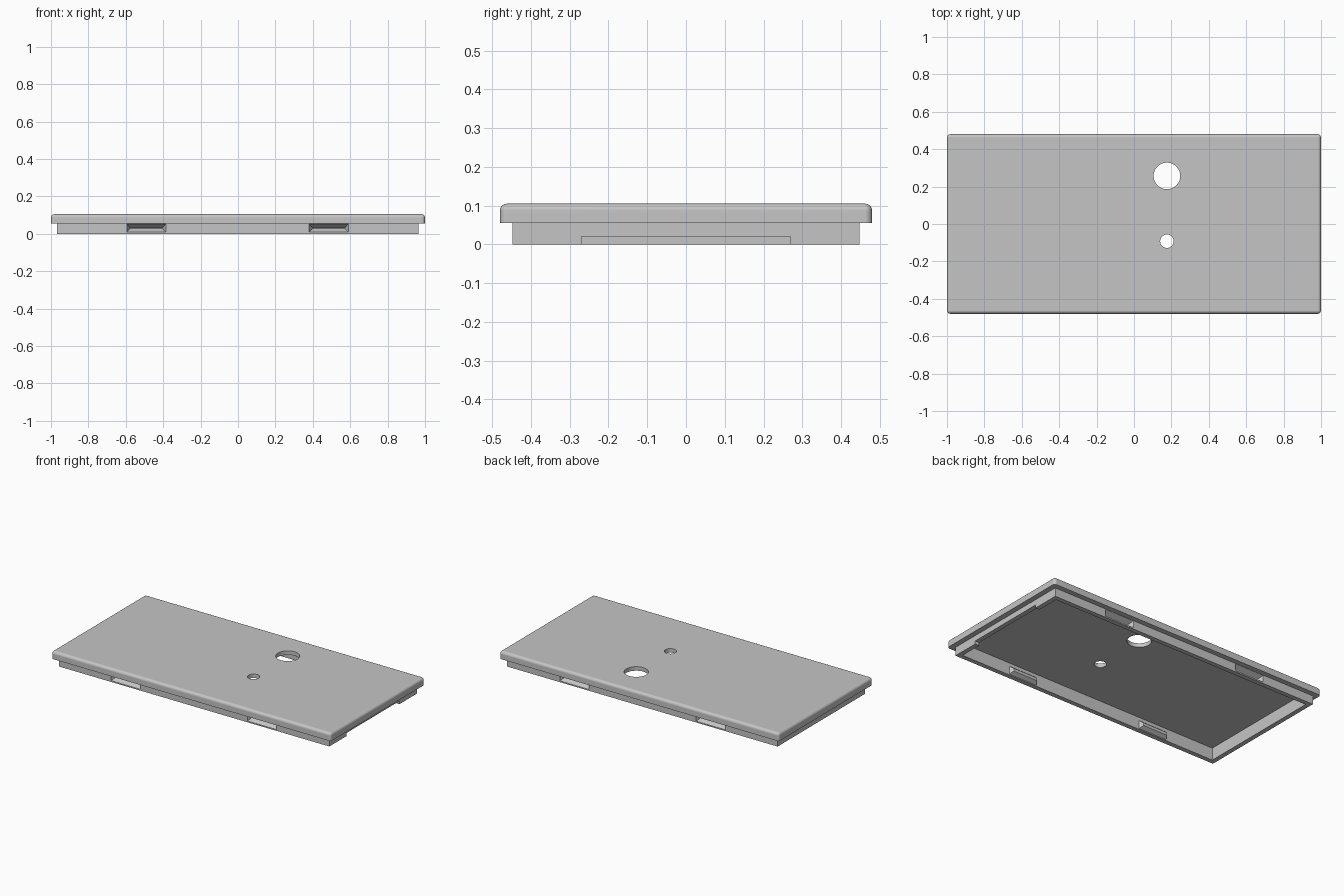
import bpy, bmesh
from mathutils import Vector

if "Cube" in bpy.data.objects:
    bpy.data.objects.remove(bpy.data.objects["Cube"], do_unlink=True)

GREY = (0.56, 0.56, 0.56, 1)
mat = bpy.data.materials.new("plain grey")
mat.use_nodes = True
mat.diffuse_color = GREY
mat.node_tree.nodes["Principled BSDF"].inputs["Base Color"].default_value = GREY


def make(name, bm):
    bmesh.ops.recalc_face_normals(bm, faces=bm.faces)
    mesh = bpy.data.meshes.new(name)
    bm.to_mesh(mesh)
    bm.free()
    mesh.materials.append(mat)
    obj = bpy.data.objects.new(name, mesh)
    bpy.context.collection.objects.link(obj)
    return obj


def box(lo, hi):
    bm = bmesh.new()
    bmesh.ops.create_cube(bm, size=1)
    lo, hi = Vector(lo), Vector(hi)
    for v in bm.verts:
        v.co = (lo + hi) / 2 + v.co * (hi - lo)
    return bm


def combine(target, tool, operation="DIFFERENCE"):
    mod = target.modifiers.new("combine", "BOOLEAN")
    mod.operation = operation
    mod.solver = "EXACT"
    mod.object = tool
    bpy.context.view_layer.objects.active = target
    bpy.ops.object.modifier_apply(modifier=mod.name)
    bpy.data.objects.remove(tool, do_unlink=True)


def wedge(x, side, y_out, y_in, z_range, tip_range):
    """Block on a long wall that narrows to a thin tip towards the inside."""
    bm = box((-0.105, y_in, z_range[0]), (0.105, y_out, z_range[1]))
    middle = sum(z_range) / 2
    for v in bm.verts:
        if v.co.y < (y_in + y_out) / 2:
            v.co.x *= 0.82
            v.co.z = tip_range[v.co.z > middle]
        v.co.x += x
        v.co.y *= side
    return make("wedge", bm)


LID_Z, CEILING, TOP, WALL = 0.055, 0.079, 0.105, 0.03
RIM_L, RIM_R, RIM_Y = -0.968, 0.966, 0.447

# Lid plate, rounded on its top edges and corners
bm = box((-1, -0.48, LID_Z), (1, 0.48, TOP))
rounded = [e for e in bm.edges if max(v.co.z for v in e.verts) > TOP - 0.01]
bmesh.ops.bevel(bm, geom=rounded, offset=0.018, segments=5, profile=0.5, affect="EDGES")
lid = make("lid_shell", bm)

# Rim under the plate, then the cavity through both
rim = make("rim", box((RIM_L, -RIM_Y, 0), (RIM_R, RIM_Y, LID_Z + 0.01)))
combine(lid, rim, "UNION")
cavity = box((RIM_L + WALL, WALL - RIM_Y, -1), (RIM_R - WALL, RIM_Y - WALL, CEILING))
combine(lid, make("cavity", cavity))

# Two round holes through the plate
for y, radius in ((0.257, 0.071), (-0.092, 0.036)):
    bm = bmesh.new()
    bmesh.ops.create_cone(bm, cap_ends=True, segments=48, radius1=radius, radius2=radius, depth=1)
    bmesh.ops.translate(bm, verts=bm.verts, vec=(0.176, y, 0))
    combine(lid, make("hole", bm))

# Shallow notch along the bottom of one end wall
combine(lid, make("notch", box((RIM_R - 2 * WALL, -0.27, -1), (1.1, 0.27, 0.02))))

# Snap catches: a bump inside each long wall with a tapered groove outside
INNER = RIM_Y - WALL
for side in (-1, 1):
    for x in (-0.49, 0.485):
        bump = wedge(x, side, INNER + 0.005, INNER - 0.022, (0.002, 0.062), (0.022, 0.04))
        combine(lid, bump, "UNION")
        groove = wedge(x, side, RIM_Y + 0.001, INNER - 0.005, (0.008, 0.054), (0.028, 0.031))
        combine(lid, groove)

# Smooth the curves, keep flat faces and edges crisp
bpy.ops.object.select_all(action="DESELECT")
lid.select_set(True)
bpy.context.view_layer.objects.active = lid
bpy.ops.object.shade_smooth_by_angle(angle=0.6)
weighted = lid.modifiers.new("flat_faces", "WEIGHTED_NORMAL")
weighted.keep_sharp = True
